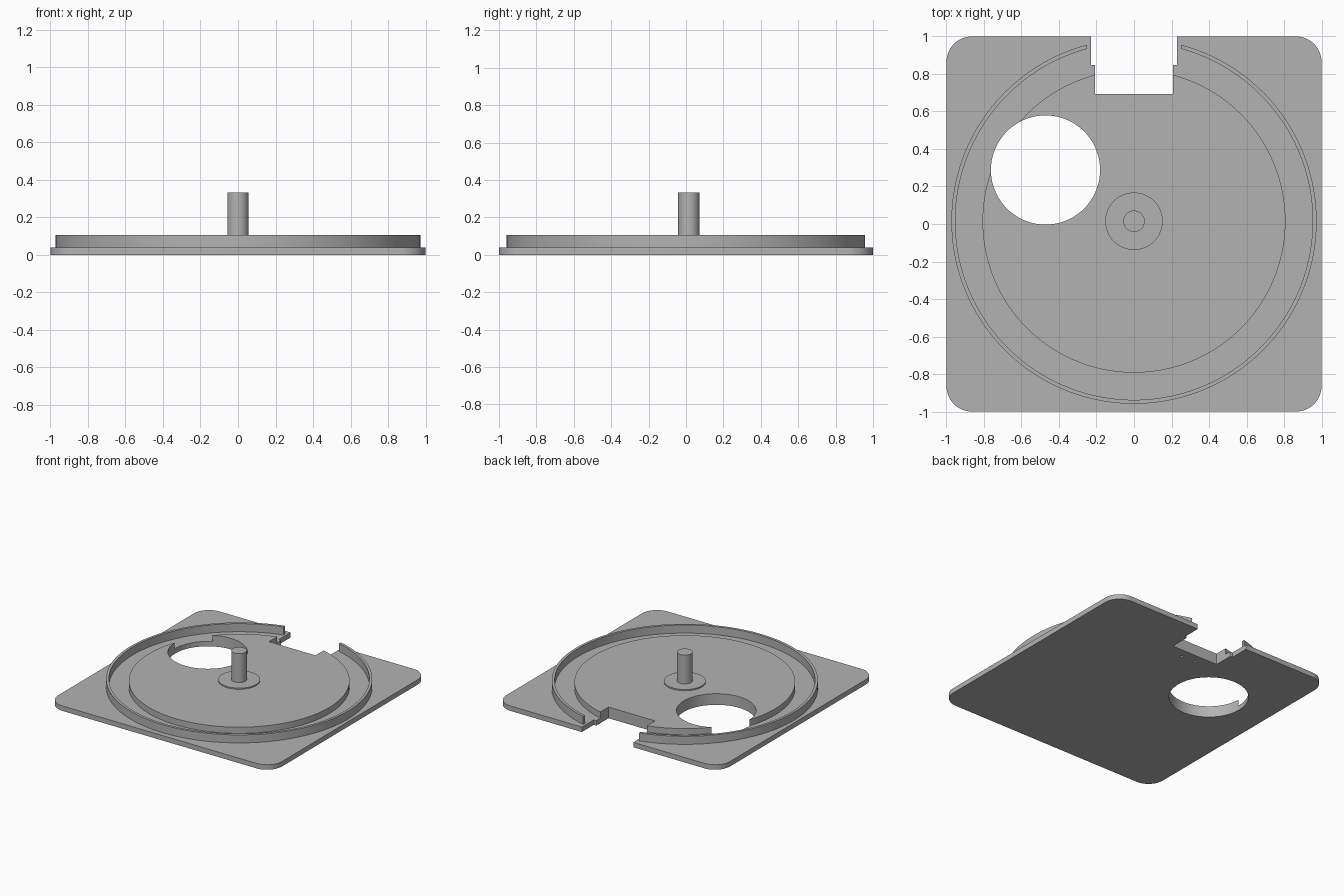
import bpy, bmesh, math

if "Cube" in bpy.data.objects:
    bpy.data.objects.remove(bpy.data.objects["Cube"])

CY = 0.015  # centre of the round features along y
SEG = 128

grey = bpy.data.materials.new("plain grey")
grey.diffuse_color = (0.45, 0.45, 0.45, 1)
grey.use_nodes = True
grey.node_tree.nodes["Principled BSDF"].inputs["Base Color"].default_value = grey.diffuse_color


def prism(name, outline, z0, z1):
    """Extrude a closed 2D outline from z0 to z1."""
    bm = bmesh.new()
    face = bm.faces.new([bm.verts.new((x, y, z0)) for x, y in outline])
    ext = bmesh.ops.extrude_face_region(bm, geom=[face])
    for v in ext["geom"]:
        if isinstance(v, bmesh.types.BMVert):
            v.co.z = z1
    bmesh.ops.recalc_face_normals(bm, faces=bm.faces)
    mesh = bpy.data.meshes.new(name)
    bm.to_mesh(mesh)
    bm.free()
    mesh.materials.append(grey)
    obj = bpy.data.objects.new(name, mesh)
    bpy.context.collection.objects.link(obj)
    return obj


def arc(cx, cy, r, a0, a1, n):
    return [(cx + r * math.cos(a0 + (a1 - a0) * i / n),
             cy + r * math.sin(a0 + (a1 - a0) * i / n)) for i in range(n + 1)]


def circle(cx, cy, r, n=SEG):
    return arc(cx, cy, r, 0, 2 * math.pi, n)[:-1]


def select(obj):
    bpy.ops.object.select_all(action='DESELECT')
    obj.select_set(True)
    bpy.context.view_layer.objects.active = obj


def cut(obj, cutters):
    select(obj)
    for c in cutters:
        mod = obj.modifiers.new("cut", 'BOOLEAN')
        mod.operation = 'DIFFERENCE'
        mod.solver = 'EXACT'
        mod.object = c
        bpy.ops.object.modifier_apply(modifier=mod.name)


# Cutters: round opening, stepped back notch, two blind screw holes
opening = prism("opening_cutter", circle(-0.472, 0.288, 0.291), -0.1, 0.5)
notch = prism("notch_cutter",
              [(-0.23, 1.2), (-0.23, 0.848), (-0.208, 0.848), (-0.208, 0.692),
               (0.208, 0.692), (0.208, 0.848), (0.23, 0.848), (0.23, 1.2)], -0.1, 0.5)
screws = [prism("screw_cutter", circle(x, 0.62, 0.01, 16), -0.1, 0.03)
          for x in (-0.065, 0.065)]

# Base plate with rounded corners
R = 0.135
outline = []
for i, (sx, sy) in enumerate([(1, 1), (-1, 1), (-1, -1), (1, -1)]):
    a = i * math.pi / 2
    outline += arc(sx * (1 - R), sy * (1 - R), R, a, a + math.pi / 2, 12)
plate = prism("base_plate", outline, 0, 0.04)
cut(plate, [notch, opening] + screws)

# Raised disc
disc = prism("raised_disc", circle(0, CY, 0.808), 0.04, 0.09)
cut(disc, [notch, opening])

# Thin rim wall, open at the back with ends at x = +-0.25
R_OUT, R_IN, GAP = 0.974, 0.953, 0.25
a_out, a_in = math.acos(GAP / R_OUT), math.acos(GAP / R_IN)
rim = prism("rim_wall",
            arc(0, CY, R_OUT, math.pi - a_out, 2 * math.pi + a_out, SEG)
            + arc(0, CY, R_IN, 2 * math.pi + a_in, math.pi - a_in, SEG), 0.04, 0.105)

# Centre collar and pin
collar = prism("pin_collar", circle(0, CY, 0.153, 64), 0.09, 0.1)
pin = prism("centre_pin", circle(0, CY, 0.057, 48), 0.1, 0.333)

for c in [opening, notch] + screws:
    bpy.data.objects.remove(c, do_unlink=True)

for obj in (plate, disc, rim, collar, pin):
    select(obj)
    bpy.ops.object.shade_smooth_by_angle(angle=math.radians(30))
